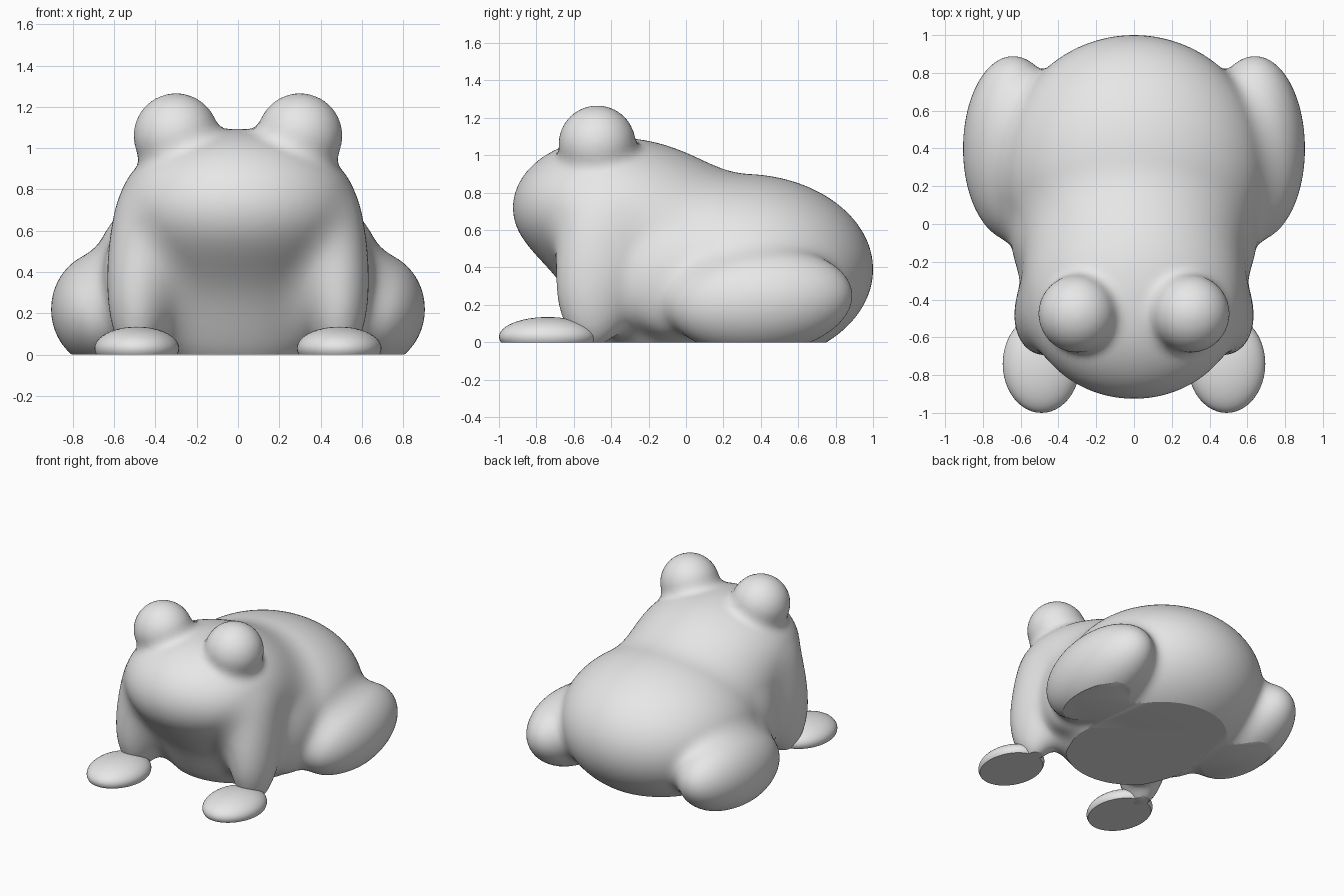
import bpy, bmesh, math
from mathutils import Vector, Matrix

cube = bpy.data.objects.get("Cube")
if cube:
    bpy.data.objects.remove(cube, do_unlink=True)

skin = bpy.data.materials.new("plain_grey")
skin.use_nodes = True
skin.diffuse_color = (0.8, 0.8, 0.8, 1)
skin.node_tree.nodes["Principled BSDF"].inputs["Base Color"].default_value = (0.8, 0.8, 0.8, 1)

# Soft forms: centre, radii, pitch in degrees, blend width, mirrored
FORMS = [
    ((0, 0.3, 0.39), (0.7, 0.7, 0.51), 0, 0, False),              # rump
    ((0, -0.14, 0.37), (0.54, 0.46, 0.54), 0, 0.2, False),        # chest
    ((0, -0.42, 0.72), (0.565, 0.505, 0.37), 0, 0.3, False),      # head
    ((0.3, -0.475, 1.06), (0.205, 0.205, 0.205), 0, 0.07, True),  # eye
    ((0.485, -0.5, 0.32), (0.145, 0.19, 0.34), 0, 0.18, True),    # front leg
    ((0.5, -0.08, 0.3), (0.13, 0.2, 0.24), 0, 0.12, True),        # flank
    ((0.64, 0.4, 0.22), (0.265, 0.49, 0.28), 5, 0.09, True),      # thigh
]
SHAPES = [(Vector(c), r, Matrix.Rotation(math.radians(-a), 3, 'X'), k)
          for c, r, a, k, m in FORMS]


def ellipsoid_distance(p, r):
    q = [p[i] / r[i] for i in range(3)]
    k0 = math.hypot(*q)
    k1 = math.hypot(*[q[i] / r[i] for i in range(3)])
    return k0 * (k0 - 1) / max(k1, 1e-6)


def skin_distance(p):
    """Distance to the softly blended forms."""
    p = Vector((abs(p.x), p.y, p.z))
    total = None
    for c, r, inverse, k in SHAPES:
        d = ellipsoid_distance(inverse @ (p - c), r)
        if total is None:
            total = d
        else:
            h = max(k - abs(total - d), 0) / k
            total = min(total, d) - h * h * k / 4
    return total


def add_ellipsoid(bm, centre, radii, pitch=0):
    matrix = (Matrix.Translation(centre)
              @ Matrix.Rotation(math.radians(pitch), 4, 'X')
              @ Matrix.Diagonal((*radii, 1)))
    bmesh.ops.create_uvsphere(bm, u_segments=48, v_segments=24, radius=1, matrix=matrix)


def flatten_base(bm):
    """Cut level with the ground and close the openings."""
    geom = bm.verts[:] + bm.edges[:] + bm.faces[:]
    bmesh.ops.bisect_plane(bm, geom=geom, plane_co=(0, 0, 0), plane_no=(0, 0, 1),
                           clear_inner=True)
    rim = [e for e in bm.edges if e.is_boundary]
    bmesh.ops.holes_fill(bm, edges=rim, sides=0)
    bmesh.ops.recalc_face_normals(bm, faces=bm.faces[:])


def finish(obj, bm):
    bm.to_mesh(obj.data)
    bm.free()
    obj.data.materials.clear()
    obj.data.materials.append(skin)
    bpy.ops.object.select_all(action='DESELECT')
    obj.select_set(True)
    bpy.context.view_layer.objects.active = obj
    bpy.ops.object.shade_smooth_by_angle(angle=math.radians(28))


def new_object(name):
    obj = bpy.data.objects.new(name, bpy.data.meshes.new(name))
    bpy.context.collection.objects.link(obj)
    return obj


# Body: overlapping forms fused into one skin
body = new_object("body")
bm = bmesh.new()
for c, r, a, k, mirrored in FORMS:
    for side in ((1, -1) if mirrored else (1,)):
        add_ellipsoid(bm, (c[0] * side, c[1], c[2]), r, a)
bm.to_mesh(body.data)
bm.free()
remesh = body.modifiers.new("fuse", 'REMESH')
remesh.mode = 'VOXEL'
remesh.voxel_size = 0.028
bpy.context.view_layer.update()
fused = bpy.data.meshes.new_from_object(
    body.evaluated_get(bpy.context.evaluated_depsgraph_get()))
body.modifiers.clear()

# Relax the skin onto the blended forms
bm = bmesh.new()
bm.from_mesh(fused)
bpy.data.meshes.remove(fused)
STEP = 0.002
AXES = [Vector((STEP, 0, 0)), Vector((0, STEP, 0)), Vector((0, 0, STEP))]
for _ in range(5):
    bmesh.ops.smooth_vert(bm, verts=bm.verts[:], factor=0.5,
                          use_axis_x=True, use_axis_y=True, use_axis_z=True)
    for v in bm.verts:
        d = skin_distance(v.co)
        slope = Vector([(skin_distance(v.co + a) - d) / STEP for a in AXES])
        move = slope * (-d / max(slope.length_squared, 0.2))
        if move.length > 0.06:
            move = move.normalized() * 0.06
        v.co += move
flatten_base(bm)
finish(body, bm)

# Front feet: flat-soled pads
for side, label in ((1, "left"), (-1, "right")):
    foot = new_object(label + "_front_foot")
    bm = bmesh.new()
    add_ellipsoid(bm, (0.49 * side, -0.74, 0.03), (0.205, 0.26, 0.105))
    flatten_base(bm)
    finish(foot, bm)
